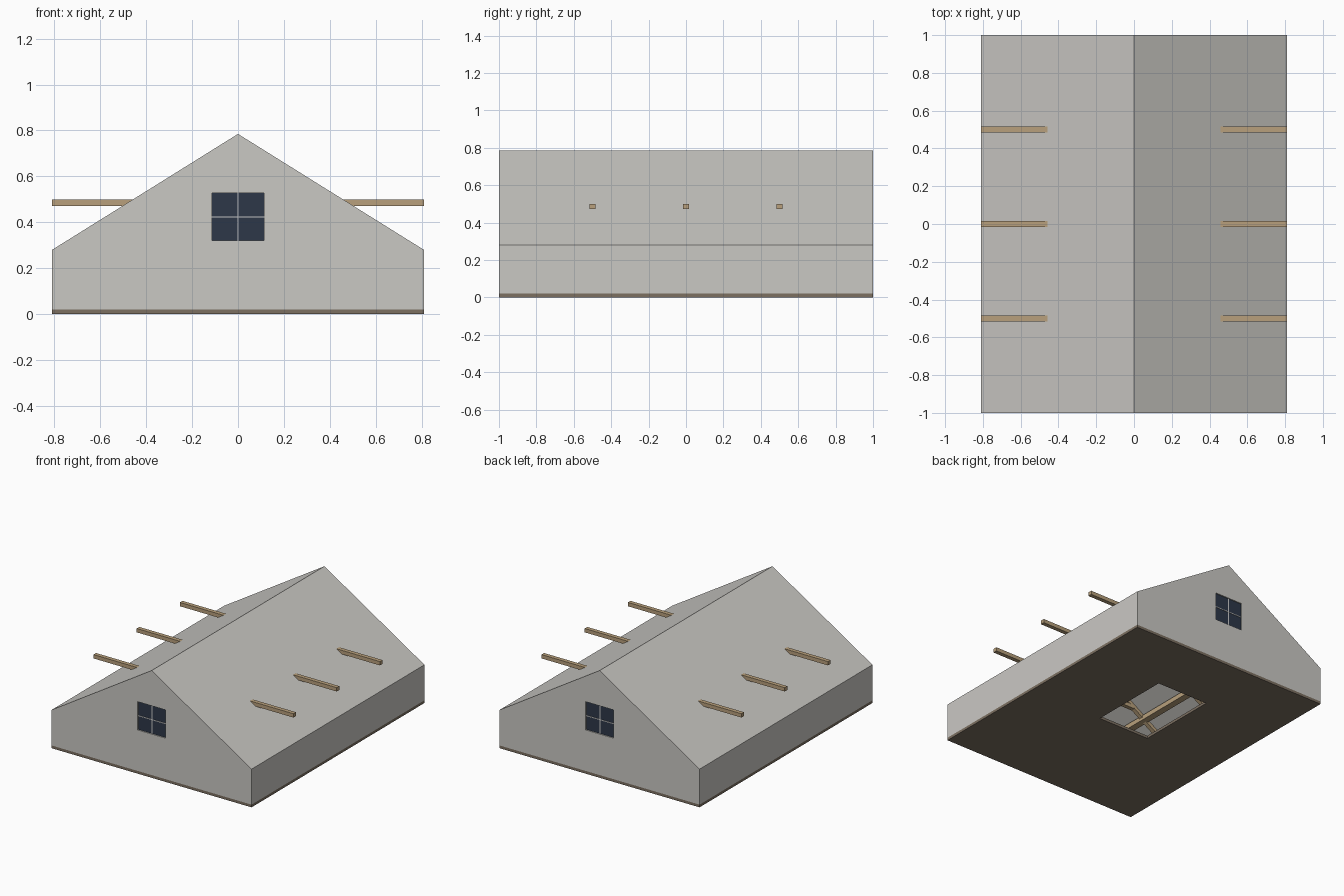
import bpy

if "Cube" in bpy.data.objects:
    bpy.data.objects.remove(bpy.data.objects["Cube"])

W, L = 0.81, 1.0          # half width, half length
EAVE, RIDGE, FLOOR = 0.28, 0.785, 0.02
SLOPE = (RIDGE - EAVE) / W


def material(name, rgb):
    m = bpy.data.materials.new(name)
    m.diffuse_color = (*rgb, 1)
    m.use_nodes = True
    m.node_tree.nodes["Principled BSDF"].inputs["Base Color"].default_value = m.diffuse_color
    return m


plaster = material("plaster", (0.59, 0.58, 0.55))
wood = material("wood", (0.48, 0.35, 0.20))
boards = material("boards", (0.20, 0.16, 0.12))
glass = material("glass", (0.026, 0.038, 0.065))
bars = material("bars", (0.6, 0.6, 0.6))


def prism(name, profile, y0, y1, mat):
    """Extrude an x-z profile (counter-clockwise seen from the front) along y."""
    n = len(profile)
    verts = [(x, y, z) for y in (y0, y1) for x, z in profile]
    faces = [list(range(n)), list(range(2 * n - 1, n - 1, -1))]
    faces += [(i, i + n, (i + 1) % n + n, (i + 1) % n) for i in range(n)]
    me = bpy.data.meshes.new(name)
    me.from_pydata(verts, [], faces)
    me.materials.append(mat)
    ob = bpy.data.objects.new(name, me)
    bpy.context.collection.objects.link(ob)
    return ob


def box(name, x0, x1, y0, y1, z0, z1, mat):
    return prism(name, [(x0, z0), (x1, z0), (x1, z1), (x0, z1)], y0, y1, mat)


def cut(target, cutter):
    mod = target.modifiers.new("cut", 'BOOLEAN')
    mod.operation = 'DIFFERENCE'
    mod.solver = 'EXACT'
    mod.object = cutter
    cutter.hide_render = True
    bpy.context.view_layer.objects.active = target
    bpy.ops.object.modifier_apply(modifier=mod.name)
    bpy.data.objects.remove(cutter, do_unlink=True)


def house_profile(half, bottom, ridge):
    eave = ridge - SLOPE * half
    return [(-half, bottom), (half, bottom), (half, eave), (0, ridge), (-half, eave)]


# Hollow walls and roof with an opening in each gable
shell = prism("walls_and_roof", house_profile(W, FLOOR, RIDGE), -L, L, plaster)
cut(shell, prism("inside_cutter", house_profile(W - 0.02, -0.1, RIDGE - 0.025),
                 -L + 0.02, L - 0.02, plaster))
cut(shell, box("window_cutter", -0.113, 0.113, -1.2, 1.2, 0.32, 0.527, plaster))

# Floor with hatch
floor = box("floor", -W, W, -L, L, 0, FLOOR, boards)
cut(floor, box("hatch_cutter", -0.21, 0.21, -0.11, 0.51, -0.1, 0.1, boards))

# Gable windows
for side, s in (("front", -1), ("back", 1)):
    def pane(name, x0, x1, z0, z1, depth, mat):
        ya, yb = sorted((s * (L - 0.018), s * (L - depth)))
        box(f"{side}_window_{name}", x0, x1, ya, yb, z0, z1, mat)
    pane("glass", -0.113, 0.113, 0.32, 0.527, 0.008, glass)
    pane("upright_bar", -0.003, 0.003, 0.32, 0.527, 0.004, bars)
    pane("cross_bar", -0.113, 0.113, 0.42, 0.426, 0.0045, bars)

# Tie beams through the roof, with rafters at the same stations
top, low, end = RIDGE - 0.02, RIDGE - 0.055, W - 0.015
rafter = [(0, low), (end, low - SLOPE * end), (end, top - SLOPE * end),
          (0, top), (-end, top - SLOPE * end), (-end, low - SLOPE * end)]
for i, y in enumerate((-0.5, 0, 0.5)):
    box(f"tie_beam_{i}", -W, W, y - 0.015, y + 0.015, 0.472, 0.5, wood)
    prism(f"rafter_{i}", rafter, y - 0.0155, y + 0.0155, wood)

# Purlins along the inside of each slope
for side, x in (("left", -0.505), ("right", 0.505)):
    box(f"purlin_{side}", x - 0.025, x + 0.025, -L + 0.015, L - 0.015, 0.41, 0.445, wood)
